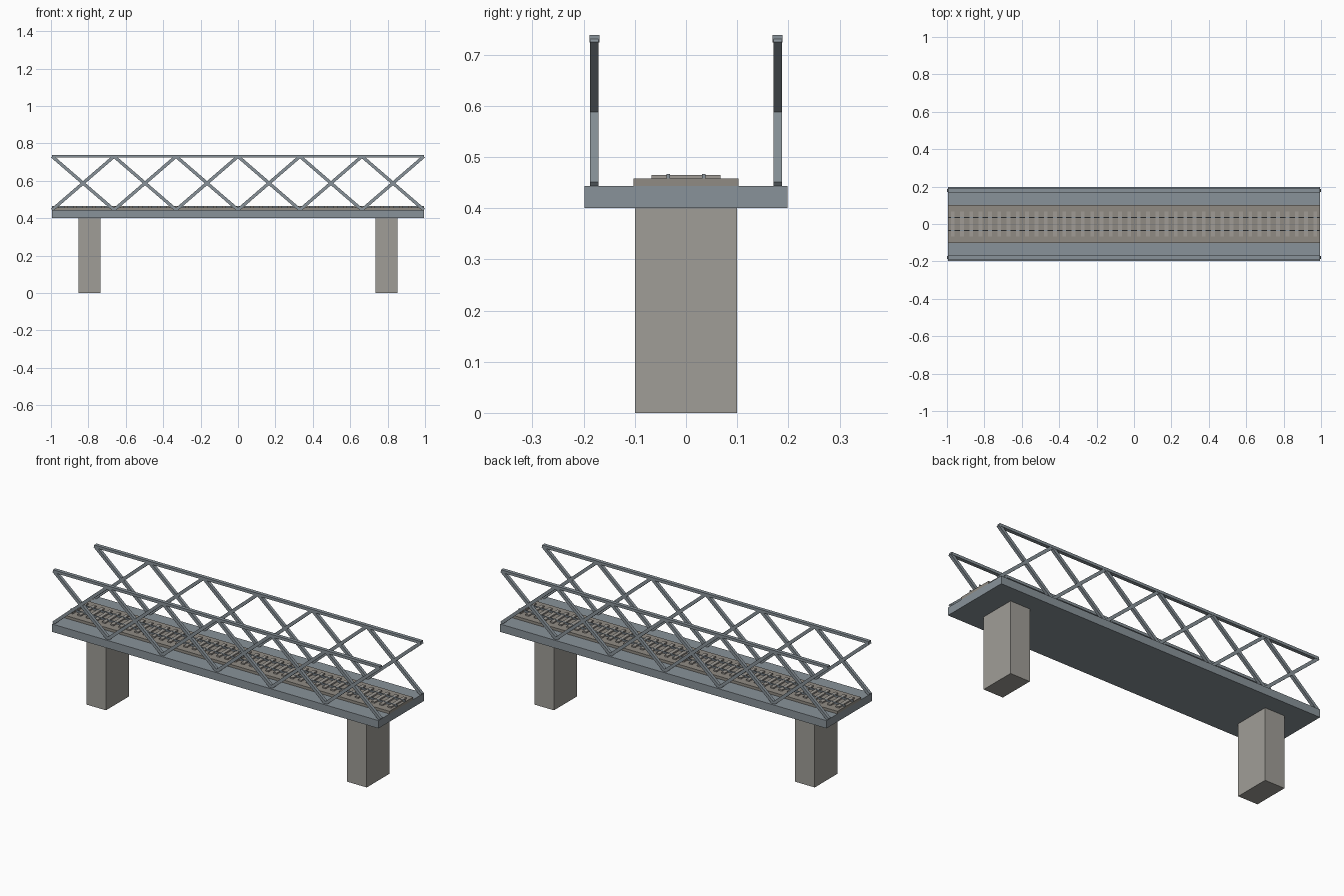
import bpy
import math

if "Cube" in bpy.data.objects:
    bpy.data.objects.remove(bpy.data.objects["Cube"])


def material(name, rgb):
    m = bpy.data.materials.new(name)
    m.diffuse_color = (*rgb, 1)
    m.use_nodes = True
    m.node_tree.nodes["Principled BSDF"].inputs["Base Color"].default_value = m.diffuse_color
    return m


STEEL = material("steel", (0.25, 0.29, 0.32))
CONCRETE = material("concrete", (0.35, 0.34, 0.31))
GRAVEL = material("gravel", (0.28, 0.26, 0.23))
WOOD = material("wood", (0.35, 0.33, 0.30))


def box(name, center, size, mat, tilt=0.0):
    bpy.ops.mesh.primitive_cube_add(size=1, location=center)
    ob = bpy.context.object
    ob.name = name
    ob.scale = size
    ob.rotation_euler = (0, tilt, 0)
    ob.data.materials.append(mat)
    return ob


HALF = 0.994  # half length of the span

# Deck slab and gravel bed
box("deck", (0, 0, 0.4215), (2 * HALF, 0.396, 0.043), STEEL)
box("ballast", (0, 0, 0.4495), (2 * HALF, 0.205, 0.016), GRAVEL)

# Piers
for x in (-0.794, 0.794):
    box("pier", (x, 0, 0.2), (0.12, 0.2, 0.4), CONCRETE)

# Sleepers
COUNT = 40
for i in range(COUNT):
    x = (i - (COUNT - 1) / 2) * 2 * HALF / COUNT
    box("sleeper", (x, 0, 0.4605), (0.02, 0.135, 0.009), WOOD)

# Rails
for y in (-0.035, 0.035):
    box("rail", (0, y, 0.4615), (2 * HALF, 0.007, 0.010), STEEL)

# Side trusses: top chord and crossed braces
PANELS = 6
LOW, HIGH = 0.4445, 0.7305
step = 2 * HALF / PANELS
rise = HIGH - LOW
length = math.hypot(step, rise)
angle = math.atan2(rise, step)
for y in (-0.179, 0.179):
    box("top_chord", (0, y, 0.7308), (2 * HALF, 0.02, 0.0148), STEEL)
    for i in range(PANELS):
        x = -HALF + (i + 0.5) * step
        for tilt in (-angle, angle):
            box("brace", (x, y, (LOW + HIGH) / 2), (length, 0.017, 0.017), STEEL, tilt)
